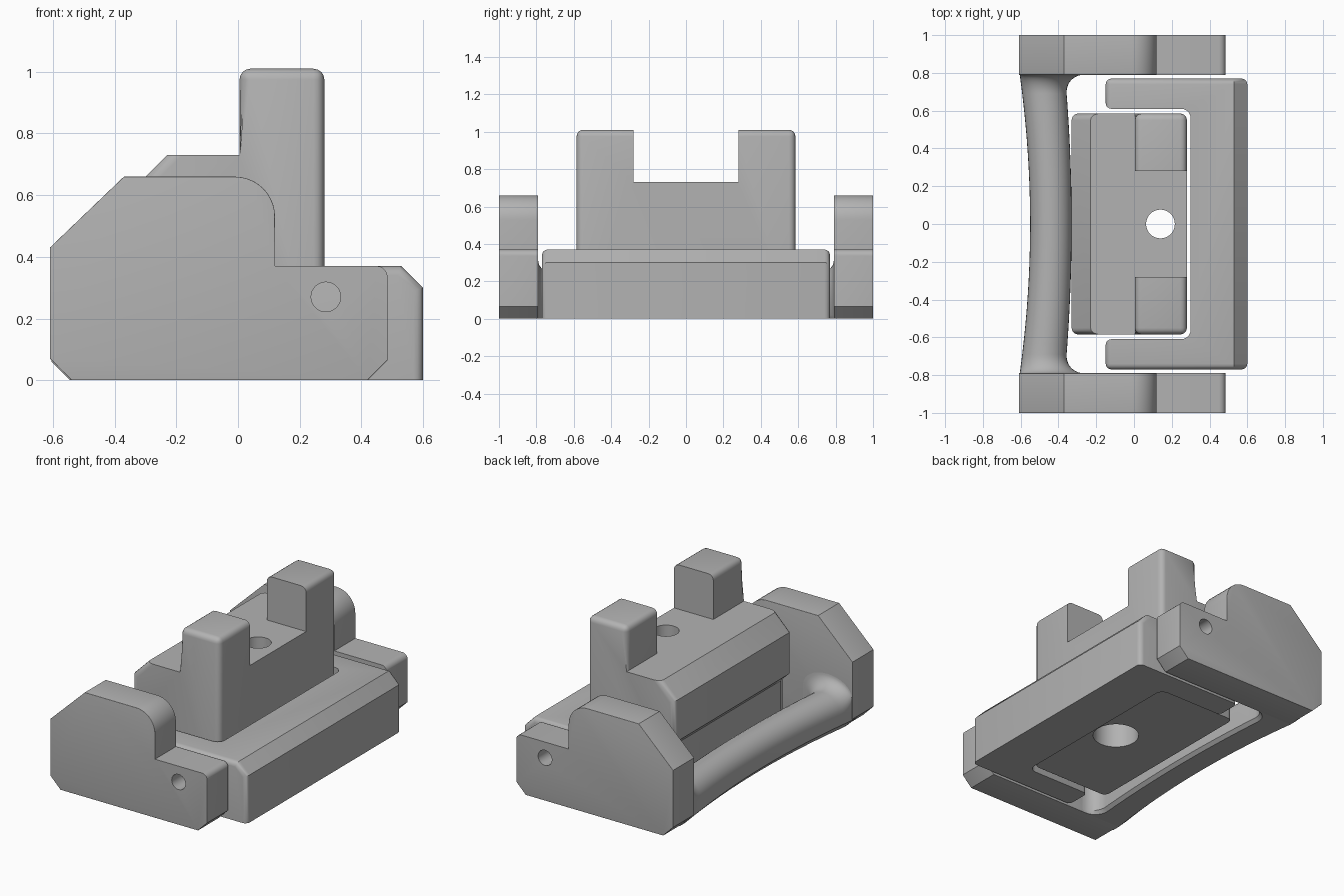
import bpy, bmesh, math
from mathutils import Vector

if "Cube" in bpy.data.objects:
    bpy.data.objects.remove(bpy.data.objects["Cube"])

grey = bpy.data.materials.new("plain_grey")
grey.use_nodes = True
COLOUR = (0.45, 0.45, 0.45, 1)
grey.diffuse_color = COLOUR
grey.node_tree.nodes["Principled BSDF"].inputs["Base Color"].default_value = COLOUR


def arc(cx, cy, r, start, end, n=10):
    angles = [math.radians(start + (end - start) * i / n) for i in range(n + 1)]
    return [(cx + r * math.cos(a), cy + r * math.sin(a)) for a in angles]


def prism(profile, lo, hi, axis):
    """Closed profile extruded along y (profile in x, z) or z (profile in x, y)."""
    bm = bmesh.new()
    place = (lambda p, t: (p[0], t, p[1])) if axis == "y" else (lambda p, t: (p[0], p[1], t))
    face = bm.faces.new([bm.verts.new(place(p, lo)) for p in profile])
    grown = bmesh.ops.extrude_face_region(bm, geom=[face])["geom"]
    shift = Vector(place((0, 0), hi - lo))
    bmesh.ops.translate(bm, vec=shift, verts=[g for g in grown if isinstance(g, bmesh.types.BMVert)])
    bmesh.ops.recalc_face_normals(bm, faces=bm.faces)
    return bm


def same(*values):
    return max(values) - min(values) < 1e-4


def round_edges(bm, rule, size, segments=4):
    edges = [e for e in bm.edges if rule(e.verts[0].co, e.verts[1].co)]
    bmesh.ops.bevel(bm, geom=edges, offset=size, segments=segments, profile=0.5,
                    affect="EDGES", clamp_overlap=True)


def make(name, bm, cutters=()):
    def to_object(label, source):
        bmesh.ops.recalc_face_normals(source, faces=source.faces)
        mesh = bpy.data.meshes.new(label)
        source.to_mesh(mesh)
        source.free()
        ob = bpy.data.objects.new(label, mesh)
        bpy.context.collection.objects.link(ob)
        return ob

    ob = to_object(name, bm)
    ob.data.materials.append(grey)
    bpy.ops.object.select_all(action="DESELECT")
    ob.select_set(True)
    bpy.context.view_layer.objects.active = ob
    for cutter in cutters:
        tool = to_object("cutter", cutter)
        tool.hide_render = True
        mod = ob.modifiers.new("cut", "BOOLEAN")
        mod.operation, mod.solver, mod.object = "DIFFERENCE", "EXACT", tool
        bpy.ops.object.modifier_apply(modifier=mod.name)
        bpy.data.objects.remove(tool)
    bpy.ops.object.shade_smooth_by_angle(angle=math.radians(30))
    return ob


# Side cheeks with a raised shoulder and a low drilled ledge
cheek = ([(-0.61, 0.07), (-0.54, 0), (0.42, 0), (0.485, 0.065)]
         + arc(0.45, 0.335, 0.035, 0, 90, 5)
         + [(0.12, 0.37)] + arc(-0.01, 0.53, 0.13, 0, 90)
         + [(-0.37, 0.66), (-0.61, 0.43)])


def cheek_rule(a, b):
    ledge = 0.335 < (a.z + b.z) / 2 < 0.372 and a.x > 0.1 and b.x > 0.1
    return same(a.y, b.y) and not ledge


for name, low, high in (("front_cheek", -1.0, -0.79), ("rear_cheek", 0.79, 1.0)):
    body = prism(cheek, low, high, "y")
    round_edges(body, cheek_rule, 0.03)
    hole = prism(arc(0.285, 0.27, 0.048, 0, 348.75, 31), low - 0.1, high + 0.1, "y")
    make(name, body, [hole])

# U-shaped base bracket
half = [(0.6, 0.77), (-0.15, 0.77), (-0.15, 0.61)] + arc(0.25, 0.56, 0.05, 90, 0, 6)
bracket = prism(half + [(x, -y) for x, y in reversed(half)], 0, 0.37, "z")
round_edges(bracket, lambda a, b: same(a.x, b.x, 0.6) and same(a.z, b.z, 0.37), 0.07, 1)


def bracket_rule(a, b):
    if a.z + b.z < 0.01:
        return False
    outer_side = same(abs(a.y), abs(b.y), 0.77) and a.y * b.y > 0
    return outer_side or same(a.x, b.x, -0.15)


round_edges(bracket, bracket_rule, 0.03)
make("base_bracket", bracket)

# Central block: two posts, notch between them, drilled and counterbored
block_profile = [(-0.27, 0.02), (0.28, 0.02), (0.28, 1.01), (0.005, 1.01), (0.005, 0.73),
                 (-0.23, 0.73), (-0.33, 0.63), (-0.33, 0.37), (-0.27, 0.31)]
block = prism(block_profile, -0.585, 0.585, "y")


def block_rule(a, b):
    level = same(a.z, b.z)
    if same(a.y, b.y):
        return not level or a.z > 1
    return a.z > 1


round_edges(block, block_rule, 0.035)
notch = prism([(-0.1, 0.73), (0.4, 0.73), (0.4, 1.2), (-0.1, 1.2)], -0.28, 0.28, "y")
bore = prism(arc(0.14, 0, 0.076, 0, 352.5, 47), -0.2, 0.9, "z")
counterbore = prism(arc(0.14, 0, 0.135, 0, 352.5, 47), -0.2, 0.22, "z")
make("central_block", block, [notch, bore, counterbore])

# Bowed grip bar, flaring into the cheeks at both ends
END, FLARE = 0.79, 0.1


def grip_section(y):
    t = min(abs(y), END) / END
    reach = max(0, FLARE - (END - min(abs(y), END)))
    flare = FLARE - math.sqrt(FLARE ** 2 - reach ** 2)
    outer = -0.55 - 0.055 * t * t
    inner = -0.33 - 0.035 * t * t + flare
    mid, radius = (outer + inner) / 2, (inner - outer) / 2
    top = 0.24 + 0.7 * flare
    dome = [(mid + radius * math.cos(a), top - 0.11 + 0.11 * math.sin(a))
            for a in (math.pi * i / 16 for i in range(17))]
    return [(outer, 0.06), (outer + 0.06, 0), (inner - 0.02, 0), (inner, 0.02)] + dome


ends = [END - FLARE * (1 - math.cos(math.pi / 2 * i / 10)) for i in range(11)]
middle = [0.69 * i / 12 for i in range(12)]
positive = sorted(set(middle + ends + [0.84]))
stations = [-y for y in reversed(positive[1:])] + positive
grip = bmesh.new()
rings = [[grip.verts.new((x, y, z)) for x, z in grip_section(y)] for y in stations]
count = len(rings[0])
for r0, r1 in zip(rings, rings[1:]):
    for i in range(count):
        j = (i + 1) % count
        grip.faces.new((r0[i], r0[j], r1[j], r1[i]))
grip.faces.new(rings[0])
grip.faces.new(rings[-1])
make("grip_bar", grip)
